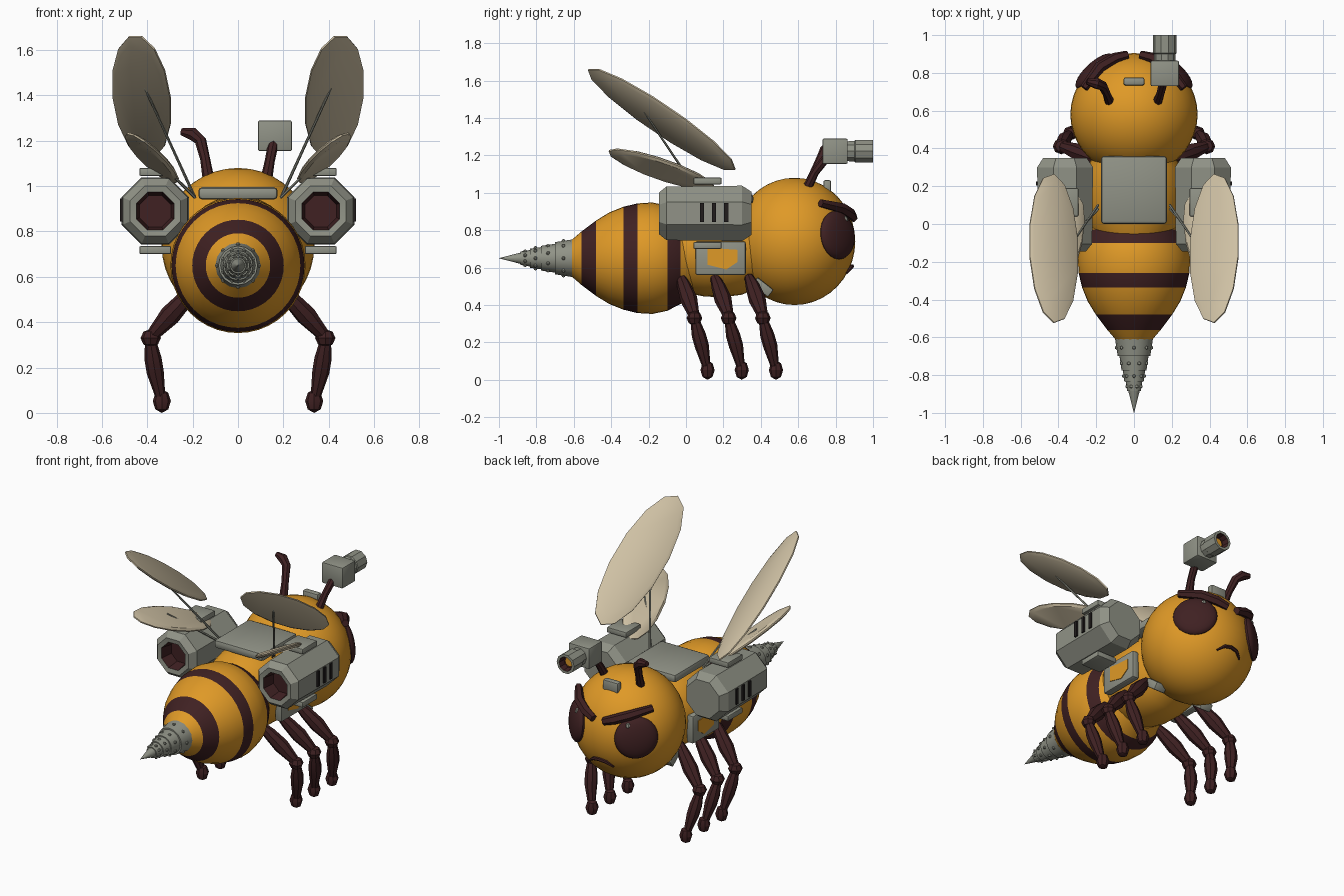
import bpy, bmesh, math
from mathutils import Vector, Matrix

if "Cube" in bpy.data.objects:
    bpy.data.objects.remove(bpy.data.objects["Cube"])


def material(name, rgb):
    m = bpy.data.materials.new(name)
    m.diffuse_color = (*rgb, 1)
    m.use_nodes = True
    m.node_tree.nodes["Principled BSDF"].inputs["Base Color"].default_value = m.diffuse_color
    return m


YELLOW = material("honey yellow", (0.74, 0.32, 0.02))
BROWN = material("dark brown", (0.05, 0.015, 0.016))
GREY = material("warm grey metal", (0.28, 0.29, 0.24))
CREAM = material("cream wing", (0.62, 0.53, 0.37))
BLACK = material("vent black", (0.015, 0.012, 0.012))


def finish(name, bm, mats):
    bmesh.ops.recalc_face_normals(bm, faces=bm.faces)
    me = bpy.data.meshes.new(name)
    bm.to_mesh(me)
    bm.free()
    ob = bpy.data.objects.new(name, me)
    bpy.context.collection.objects.link(ob)
    for m in mats:
        me.materials.append(m)
    return ob


def loft(name, rings, mats, rule=lambda i: 0):
    """Skin a list of rings; rule gives the material of each band."""
    bm = bmesh.new()
    vs = [[bm.verts.new(p) for p in ring] for ring in rings]
    n = len(vs[0])
    for i in range(len(vs) - 1):
        for k in range(n):
            f = bm.faces.new((vs[i][k], vs[i][(k + 1) % n],
                              vs[i + 1][(k + 1) % n], vs[i + 1][k]))
            f.material_index = rule(i)
    bm.faces.new(vs[0]).material_index = rule(0)
    bm.faces.new(vs[-1]).material_index = rule(len(vs) - 2)
    return finish(name, bm, mats)


def circle(p, u, v, r, sides, phase=0.0):
    a = [2 * math.pi * k / sides + phase for k in range(sides)]
    return [p + u * (r * math.cos(t)) + v * (r * math.sin(t)) for t in a]


def lathe(name, x, z, profile, sides, mats, rule=lambda i: 0, phase=0.0):
    """Turn a (y, radius) profile about an axis along y."""
    rings = [circle(Vector((x, y, z)), Vector((1, 0, 0)), Vector((0, 0, 1)),
                    max(r, 0.0005), sides, phase) for y, r in profile]
    return loft(name, rings, mats, rule)


def tube(name, pts, radii, sides, mat):
    pts = [Vector(p) for p in pts]
    rings, old, u = [], None, None
    for i, p in enumerate(pts):
        d = (pts[min(i + 1, len(pts) - 1)] - pts[max(i - 1, 0)]).normalized()
        u = d.orthogonal().normalized() if old is None else old.rotation_difference(d) @ u
        old = d
        rings.append(circle(p, u, d.cross(u), radii[i], sides))
    return loft(name, rings, [mat])


def ball(name, c, size, mat, seg=32, rot=None):
    bm = bmesh.new()
    bmesh.ops.create_uvsphere(bm, u_segments=seg, v_segments=max(seg // 2, 4), radius=1)
    m = Matrix.Translation(c) @ (rot or Matrix()) @ Matrix.Diagonal((*size, 1))
    bmesh.ops.transform(bm, matrix=m, verts=bm.verts)
    return finish(name, bm, [mat])


def box(name, c, size, mat, bevel=0.0, rot=None):
    bm = bmesh.new()
    bmesh.ops.create_cube(bm, size=1, matrix=Matrix.Diagonal((*size, 1)))
    if bevel:
        bmesh.ops.bevel(bm, geom=bm.edges[:], offset=bevel, segments=2,
                        profile=0.5, affect='EDGES')
    bmesh.ops.transform(bm, matrix=Matrix.Translation(c) @ (rot or Matrix()), verts=bm.verts)
    return finish(name, bm, [mat])


def wing(name, c, along, half_len, half_wid, s):
    """Thin faceted oval, outer edge raised."""
    L = Vector(along).normalized()
    X = Vector((s, 0, 0))
    W = (X - L * X.dot(L)).normalized()
    N = L.cross(W).normalized()
    if N.z < 0:
        N = -N
    a = math.radians(30)
    W, N = W * math.cos(a) + N * math.sin(a), N * math.cos(a) - W * math.sin(a)
    rings = [circle(Vector(c) + N * h, L * half_len * k, W * half_wid * k, 1, 14)
             for h, k in ((-0.014, 0.88), (-0.004, 1), (0.004, 1), (0.014, 0.88))]
    return loft(name, rings, [CREAM])


# Head and thorax
HEAD = Vector((0, 0.58, 0.74))
ball("head", HEAD, (0.337, 0.325, 0.34), YELLOW, 40)
lathe("thorax", 0, 0.7, [(-0.1, 0.18), (0, 0.235), (0.1, 0.255), (0.2, 0.258),
                         (0.3, 0.245), (0.4, 0.2)], 32, [YELLOW])

# Striped abdomen
ABDOMEN = [(-0.62, 0.09), (-0.56, 0.142), (-0.48, 0.202), (-0.41, 0.245), (-0.335, 0.275),
           (-0.26, 0.293), (-0.18, 0.298), (-0.1, 0.281), (-0.03, 0.245), (0.04, 0.2)]
lathe("abdomen", 0, 0.65, ABDOMEN, 40, [YELLOW, BROWN], lambda i: int(i in (1, 4, 7)))

# Stepped drill with studs
STEPS = [(-0.61, -0.70, 0.1, 0.086), (-0.70, -0.775, 0.077, 0.066),
         (-0.775, -0.835, 0.059, 0.051), (-0.835, -0.885, 0.044, 0.036)]
drill = []
for y0, y1, r0, r1 in STEPS:
    drill += [(y0, r0), (y1, r1)]
lathe("drill", 0, 0.65, drill + [(-0.885, 0.03), (-1.0, 0)], 16, [GREY])
for j, (y0, y1, r0, r1) in enumerate(STEPS):
    for k in range(8):
        t = math.tau * (k + 0.5 * (j % 2)) / 8
        r = (r0 + r1) / 2
        ball("drill_stud", (r * math.cos(t), (y0 + y1) / 2, 0.65 + r * math.sin(t)),
             (0.01,) * 3, GREY, 6)

# Back plate and forehead block
box("back_plate", (0, 0.18, 0.968), (0.35, 0.36, 0.055), GREY, 0.018)
box("forehead_block", (0, 0.755, 1.03), (0.11, 0.042, 0.075), GREY, 0.01)

# Frowning mouth
tube("mouth", [(-0.085, 0.86, 0.57), (-0.045, 0.883, 0.6), (0, 0.888, 0.607),
               (0.045, 0.883, 0.6), (0.085, 0.86, 0.57)],
     [0.006, 0.011, 0.011, 0.011, 0.006], 6, BROWN)

for s, side in ((1, "right"), (-1, "left")):
    # Eye, glint and slanted brow
    d = Vector((s * 0.22, 0.24, 0.035)).normalized()
    turn = d.to_track_quat('Z', 'Y').to_matrix().to_4x4()
    ball("eye_" + side, HEAD + d * 0.312, (0.13, 0.13, 0.045), BROWN, 24, turn)
    ball("eye_glint_" + side, (s * 0.18, 0.85, 0.855), (0.017, 0.017, 0.022), GREY, 8)
    tube("brow_" + side, [(s * 0.035, 0.895, 0.865), (s * 0.1, 0.878, 0.888),
                          (s * 0.18, 0.832, 0.918), (s * 0.265, 0.72, 0.945)],
         [0.024, 0.03, 0.03, 0.022], 6, BROWN)

    # Jet engine with hollow nozzle, vents and mounts
    lathe("engine_" + side, s * 0.365, 0.89,
          [(-0.06, 0.075), (-0.14, 0.09), (-0.145, 0.12), (-0.105, 0.155),
           (0.3, 0.16), (0.35, 0.125)], 8, [GREY, BROWN], lambda i: int(i == 0), math.pi / 8)
    for y in (0.085, 0.15, 0.215):
        box("engine_vent_" + side, (s * 0.512, y, 0.895), (0.016, 0.022, 0.1), BLACK)
    for z in (1.063, 0.718):
        box("engine_mount_" + side, (s * 0.365, 0.115, z), (0.14, 0.15, 0.035), GREY, 0.006)

    # Thorax side plate with shield badge
    box("side_plate_" + side, (s * 0.252, 0.185, 0.65), (0.05, 0.27, 0.18), GREY, 0.012)
    badge = [(0.115, 0.71), (0.2, 0.7), (0.275, 0.695), (0.275, 0.63),
             (0.215, 0.59), (0.115, 0.615)]
    loft("badge_" + side, [[(s * x, y, z) for y, z in badge] for x in (0.274, 0.281)], [YELLOW])
    box("neck_plate_" + side, (s * 0.175, 0.41, 0.495), (0.08, 0.11, 0.05), GREY, 0.008,
        Matrix.Rotation(math.radians(-38), 4, 'X'))

    # Wings and their rods
    wing("large_wing_" + side, (s * 0.425, -0.13, 1.392), (0, -0.78, 0.53), 0.475, 0.15, s)
    wing("small_wing_" + side, (s * 0.38, -0.13, 1.125), (s * 0.25, -0.9, 0.32), 0.31, 0.105, s)
    tube("large_wing_rod_" + side, [(s * 0.19, 0.1, 0.95), (s * 0.455, -0.29, 1.53)],
         [0.007, 0.005], 6, GREY)
    tube("small_wing_rod_" + side, [(s * 0.19, 0.08, 0.95), (s * 0.4, -0.15, 1.16)],
         [0.007, 0.005], 6, GREY)

    # Three jointed legs
    for i in range(3):
        y = i * 0.183
        tube("upper_leg_" + side, [(s * 0.19, y - 0.03, 0.55), (s * 0.235, y - 0.01, 0.5),
                                   (s * 0.3, y + 0.015, 0.43), (s * 0.38, y + 0.045, 0.34)],
             [0.025, 0.038, 0.046, 0.028], 8, BROWN)
        ball("knee_" + side, (s * 0.385, y + 0.045, 0.33), (0.045, 0.042, 0.04), BROWN, 8)
        tube("lower_leg_" + side, [(s * 0.385, y + 0.05, 0.31), (s * 0.375, y + 0.068, 0.24),
                                   (s * 0.365, y + 0.085, 0.18), (s * 0.342, y + 0.11, 0.07)],
             [0.026, 0.038, 0.038, 0.022], 8, BROWN)
        ball("foot_" + side, (s * 0.336, y + 0.115, 0.052), (0.04, 0.038, 0.052), BROWN, 8)

# Antennae: the left one is bent, the right one carries a camera
tube("antenna_left", [(-0.13, 0.65, 1.03), (-0.145, 0.69, 1.12), (-0.165, 0.73, 1.2),
                      (-0.2, 0.745, 1.23), (-0.25, 0.755, 1.24)],
     [0.026, 0.022, 0.026, 0.03, 0.016], 8, BROWN)
tube("antenna_right", [(0.125, 0.65, 1.03), (0.14, 0.69, 1.11), (0.158, 0.76, 1.2)],
     [0.026, 0.022, 0.024], 8, BROWN)
box("camera_body", (0.163, 0.797, 1.222), (0.15, 0.135, 0.135), GREY, 0.008)
lathe("camera_barrel", 0.163, 1.222, [(0.85, 0.055), (0.9, 0.058), (0.905, 0.063),
                                      (1.0, 0.063), (1.0, 0.046), (0.955, 0.042)],
      10, [GREY, BROWN], lambda i: int(i == 4))
lathe("camera_lens", 0.163, 1.222, [(0.95, 0.034), (0.962, 0.03)], 10, [YELLOW])

# Smooth rounded parts, keep hard edges
for ob in bpy.data.objects:
    ob.select_set(True)
    bpy.context.view_layer.objects.active = ob
bpy.ops.object.shade_smooth_by_angle(angle=math.radians(32))
